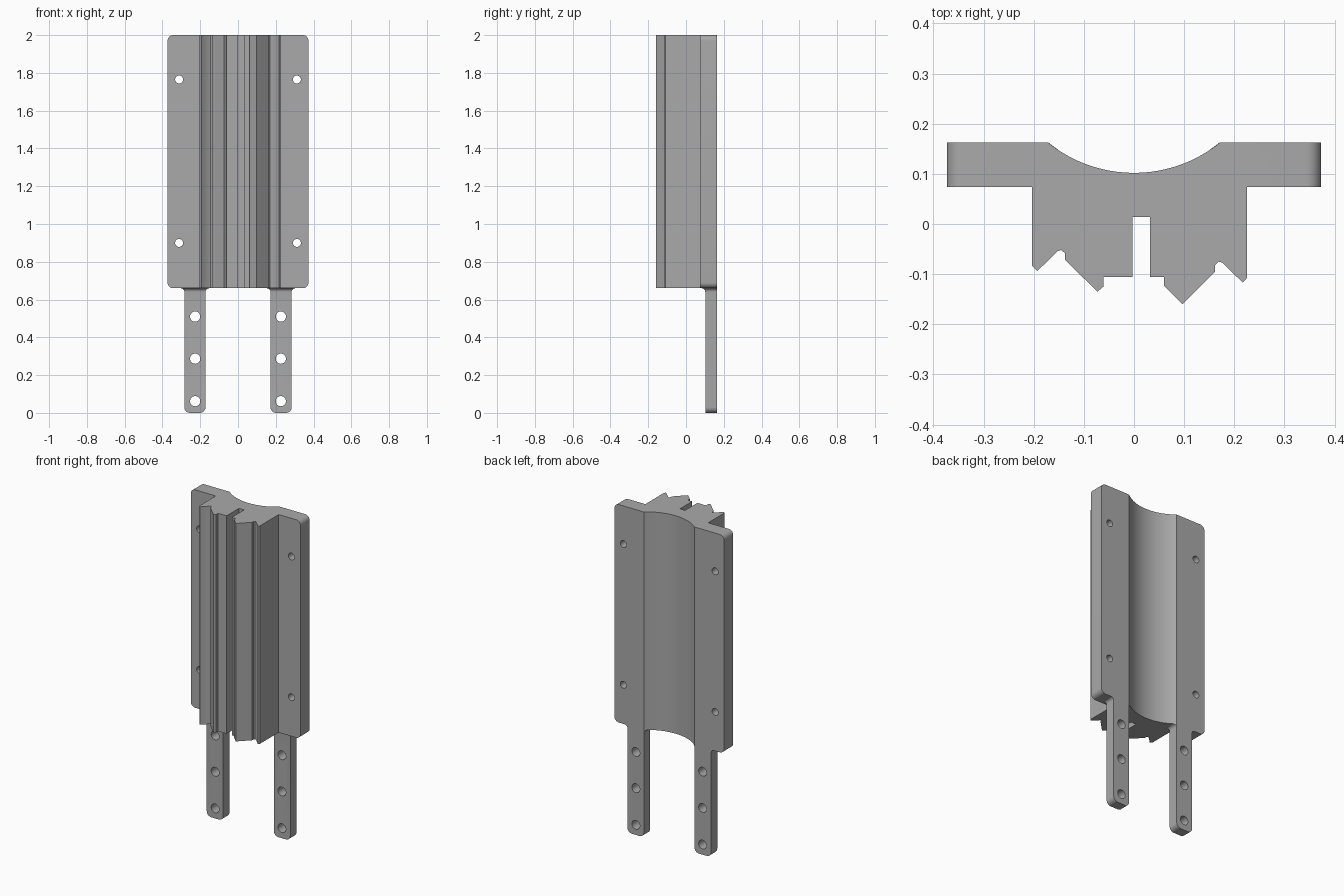
import bpy, bmesh
from math import sin, cos, pi, asin
from mathutils import Matrix, Vector

if "Cube" in bpy.data.objects:
    bpy.data.objects.remove(bpy.data.objects["Cube"], do_unlink=True)

TOP, BASE = 2.0, 0.66
BACK, FLANGE_FRONT, LEG_FRONT = 0.163, 0.074, 0.102
HALF, ROUND, FILLET = 0.373, 0.03, 0.02
GROOVE_HALF, GROOVE_R, GROOVE_Y = 0.172, 0.273, 0.375
LEG_X, LEG_HALF = 0.228, 0.056
STEPS = 8

grey = bpy.data.materials.new("plain grey")
grey.use_nodes = True
colour = (0.4, 0.4, 0.4, 1)
grey.diffuse_color = colour
grey.node_tree.nodes["Principled BSDF"].inputs["Base Color"].default_value = colour


def make_object(name, bm):
    bmesh.ops.recalc_face_normals(bm, faces=bm.faces)
    mesh = bpy.data.meshes.new(name)
    bm.to_mesh(mesh)
    bm.free()
    mesh.materials.append(grey)
    obj = bpy.data.objects.new(name, mesh)
    bpy.context.collection.objects.link(obj)
    return obj


def activate(obj):
    bpy.ops.object.select_all(action='DESELECT')
    obj.select_set(True)
    bpy.context.view_layer.objects.active = obj


def cut(obj, cutter):
    activate(obj)
    mod = obj.modifiers.new("cut", 'BOOLEAN')
    mod.operation = 'DIFFERENCE'
    mod.solver = 'EXACT'
    mod.object = cutter
    bpy.ops.object.modifier_apply(modifier=mod.name)
    bpy.data.objects.remove(cutter, do_unlink=True)


def drill(obj, points, radius):
    """Cut round holes running front to back at the given (x, z) points."""
    bm = bmesh.new()
    for x, z in points:
        place = Matrix.Translation((x, 0.1, z)) @ Matrix.Rotation(pi / 2, 4, 'X')
        bmesh.ops.create_cone(bm, cap_ends=True, segments=32, radius1=radius,
                              radius2=radius, depth=0.4, matrix=place)
    cut(obj, make_object("hole_cutter", bm))


def smooth(obj):
    activate(obj)
    bpy.ops.object.shade_smooth_by_angle(angle=pi / 6)


# Body: one extruded profile with a round groove behind and ridges in front
sweep = asin(GROOVE_HALF / GROOVE_R)
profile = [(-HALF, BACK), (-GROOVE_HALF, BACK)]
for i in range(1, 32):
    a = sweep * (i / 16 - 1)
    profile.append((GROOVE_R * sin(a), GROOVE_Y - GROOVE_R * cos(a)))
profile += [(GROOVE_HALF, BACK), (HALF, BACK), (HALF, FLANGE_FRONT)]
profile += [(0.225, FLANGE_FRONT), (0.225, -0.108), (0.217, -0.117),
            (0.176, -0.077), (0.169, -0.075), (0.162, -0.082), (0.162, -0.095),
            (0.097, -0.16), (0.06, -0.123), (0.06, -0.106), (0.032, -0.106),
            (0.032, 0.014), (-0.003, 0.014), (-0.003, -0.106), (-0.061, -0.106),
            (-0.061, -0.125), (-0.073, -0.135), (-0.138, -0.071),
            (-0.138, -0.058), (-0.145, -0.052), (-0.152, -0.054),
            (-0.193, -0.094), (-0.203, -0.084), (-0.203, FLANGE_FRONT)]
profile.append((-HALF, FLANGE_FRONT))

bm = bmesh.new()
face = bm.faces.new([bm.verts.new((x, y, BASE)) for x, y in profile])
ext = bmesh.ops.extrude_face_region(bm, geom=[face])
moved = [v for v in ext["geom"] if isinstance(v, bmesh.types.BMVert)]
bmesh.ops.translate(bm, verts=moved, vec=Vector((0, 0, TOP - BASE)))
# Round the four flange corners
corners = [e for e in bm.edges
           if all(abs(v.co.x) > HALF - 0.001 for v in e.verts)
           and abs(e.verts[0].co.y - e.verts[1].co.y) > 0.05]
bmesh.ops.bevel(bm, geom=corners, offset=ROUND, segments=STEPS,
                profile=0.5, affect='EDGES')
body = make_object("ridged_body", bm)
drill(body, [(x, z) for x in (-0.312, 0.312) for z in (0.9, 1.765)], 0.021)
smooth(body)


# Legs: stacked rectangles, rounded at the foot and flared into the body
quarter = [pi / 2 * i / STEPS for i in range(STEPS + 1)]
rings = [(ROUND * (1 - cos(t)), ROUND * (sin(t) - 1), 0) for t in quarter]
for t in quarter:
    flare = FILLET * (1 - cos(t))
    rings.append((BASE - FILLET + FILLET * sin(t), flare, flare))

for name, side in (("left_leg", 1), ("right_leg", -1)):
    bm = bmesh.new()
    loops = []
    for z, grow, front in rings:
        w = LEG_HALF + grow
        x0, x1, y0 = side * LEG_X - w, side * LEG_X + w, LEG_FRONT - front
        loops.append([bm.verts.new((x, y, z)) for x, y in
                      ((x0, y0), (x1, y0), (x1, BACK), (x0, BACK))])
    for low, high in zip(loops, loops[1:]):
        for k in range(4):
            n = (k + 1) % 4
            bm.faces.new((low[k], low[n], high[n], high[k]))
    bm.faces.new(loops[0])
    bm.faces.new(loops[-1])
    leg = make_object(name, bm)
    drill(leg, [(side * 0.227, z) for z in (0.062, 0.287, 0.51)], 0.027)
    # Keep the flare out of the groove
    bm = bmesh.new()
    bmesh.ops.create_cone(bm, cap_ends=True, segments=128, radius1=GROOVE_R,
                          radius2=GROOVE_R, depth=0.4,
                          matrix=Matrix.Translation((0, GROOVE_Y + 0.0005, BASE)))
    cut(leg, make_object("groove_cutter", bm))
    smooth(leg)
